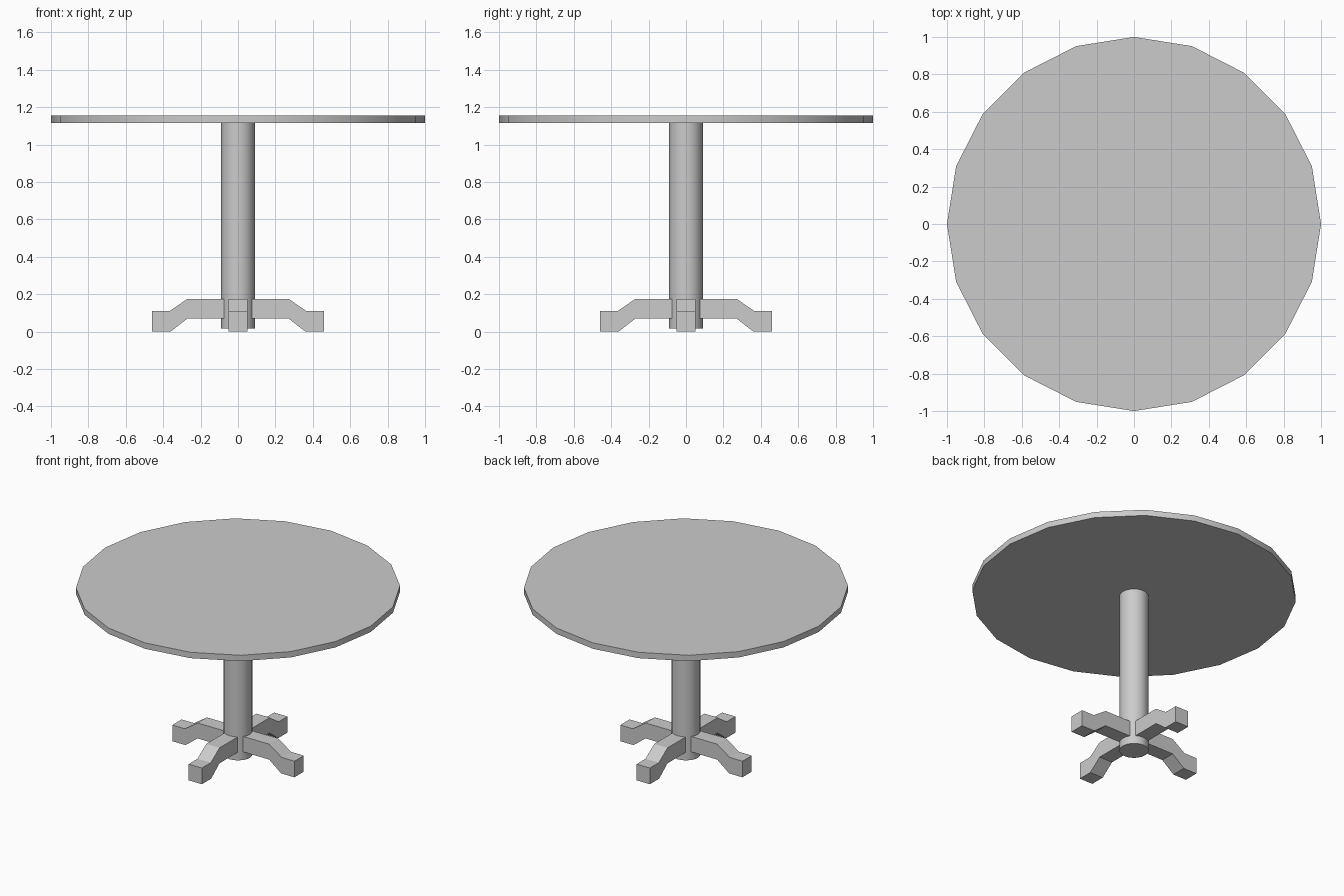
import bpy, bmesh, math
from mathutils import Matrix

if "Cube" in bpy.data.objects:
    bpy.data.objects.remove(bpy.data.objects["Cube"])

GREY = 0.6
mat = bpy.data.materials.new("plain grey")
mat.use_nodes = True
mat.diffuse_color = (GREY, GREY, GREY, 1)
mat.node_tree.nodes["Principled BSDF"].inputs["Base Color"].default_value = (GREY, GREY, GREY, 1)


def add_disc(name, radius, bottom, top, sides):
    bpy.ops.mesh.primitive_cylinder_add(vertices=sides, radius=radius, depth=top - bottom,
                                        location=(0, 0, (top + bottom) / 2))
    ob = bpy.context.object
    ob.name = name
    ob.data.materials.append(mat)
    bpy.ops.object.shade_smooth_by_angle(angle=math.radians(30))
    return ob


def add_leg(name, angle, profile, width):
    # Side profile in the xz plane, extruded to the leg width
    bm = bmesh.new()
    face = bm.faces.new([bm.verts.new((x, -width / 2, z)) for x, z in profile])
    side = bmesh.ops.extrude_face_region(bm, geom=[face])
    moved = [v for v in side["geom"] if isinstance(v, bmesh.types.BMVert)]
    bmesh.ops.translate(bm, verts=moved, vec=(0, width, 0))
    bmesh.ops.recalc_face_normals(bm, faces=bm.faces)
    bm.transform(Matrix.Rotation(angle, 4, "Z"))
    mesh = bpy.data.meshes.new(name)
    bm.to_mesh(mesh)
    bm.free()
    mesh.materials.append(mat)
    bpy.context.collection.objects.link(bpy.data.objects.new(name, mesh))


# Round top and central column
add_disc("table_top", 1.0, 1.115, 1.155, 20)
add_disc("column", 0.09, 0.015, 1.115, 20)

# Four cranked feet around the column
foot = [(0.05, 0.07), (0.27, 0.07), (0.36, 0), (0.46, 0),
        (0.46, 0.11), (0.365, 0.11), (0.27, 0.175), (0.05, 0.175)]
for i, place in enumerate(("left", "back", "right", "front")):
    add_leg(place + "_leg", i * math.pi / 2, foot, 0.1)
